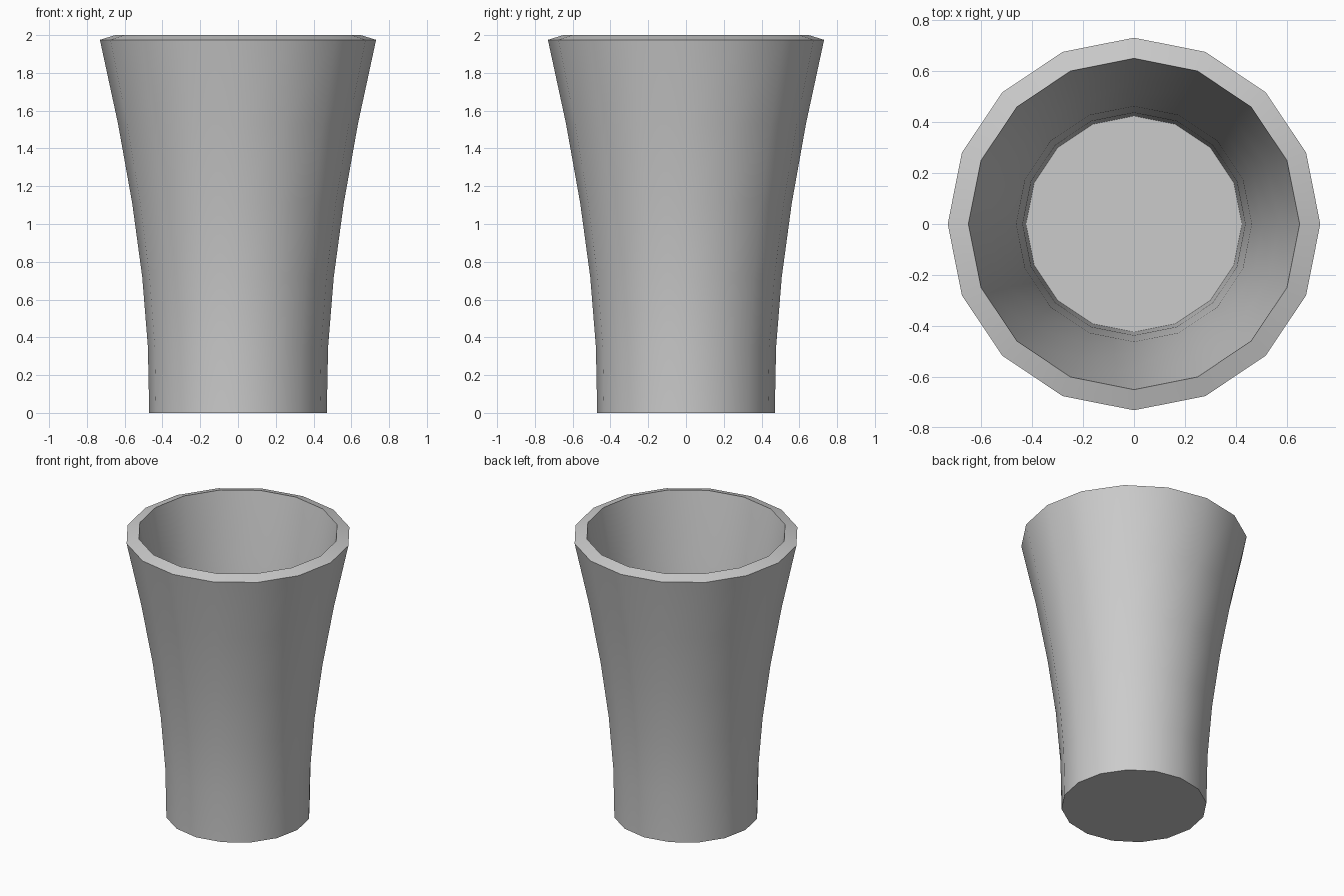
import bpy, bmesh, math

if "Cube" in bpy.data.objects:
    bpy.data.objects.remove(bpy.data.objects["Cube"])

SIDES = 16

# Cup profile (radius, height): outer wall up, over the rim, inner wall down
profile = [
    (0.47, 0.0), (0.477, 0.35), (0.507, 0.72), (0.56, 1.11), (0.635, 1.53), (0.731, 1.975),
    (0.65, 2.0), (0.57, 1.56), (0.507, 1.13), (0.462, 0.74), (0.437, 0.37), (0.424, 0.06),
]

bm = bmesh.new()
rings = []
for r, z in profile:
    rings.append([bm.verts.new((r * math.cos(2 * math.pi * i / SIDES),
                                r * math.sin(2 * math.pi * i / SIDES), z))
                  for i in range(SIDES)])

# Walls and rim
for a, b in zip(rings, rings[1:]):
    for i in range(SIDES):
        j = (i + 1) % SIDES
        bm.faces.new((a[i], a[j], b[j], b[i]))

# Underside and inner floor
bm.faces.new(rings[0][::-1])
bm.faces.new(rings[-1])

mesh = bpy.data.meshes.new("cup")
bm.to_mesh(mesh)
bm.free()
cup = bpy.data.objects.new("cup", mesh)
bpy.context.collection.objects.link(cup)

# Smooth walls, sharp rim and base
bpy.context.view_layer.objects.active = cup
cup.select_set(True)
bpy.ops.object.shade_smooth_by_angle(angle=math.radians(35))
